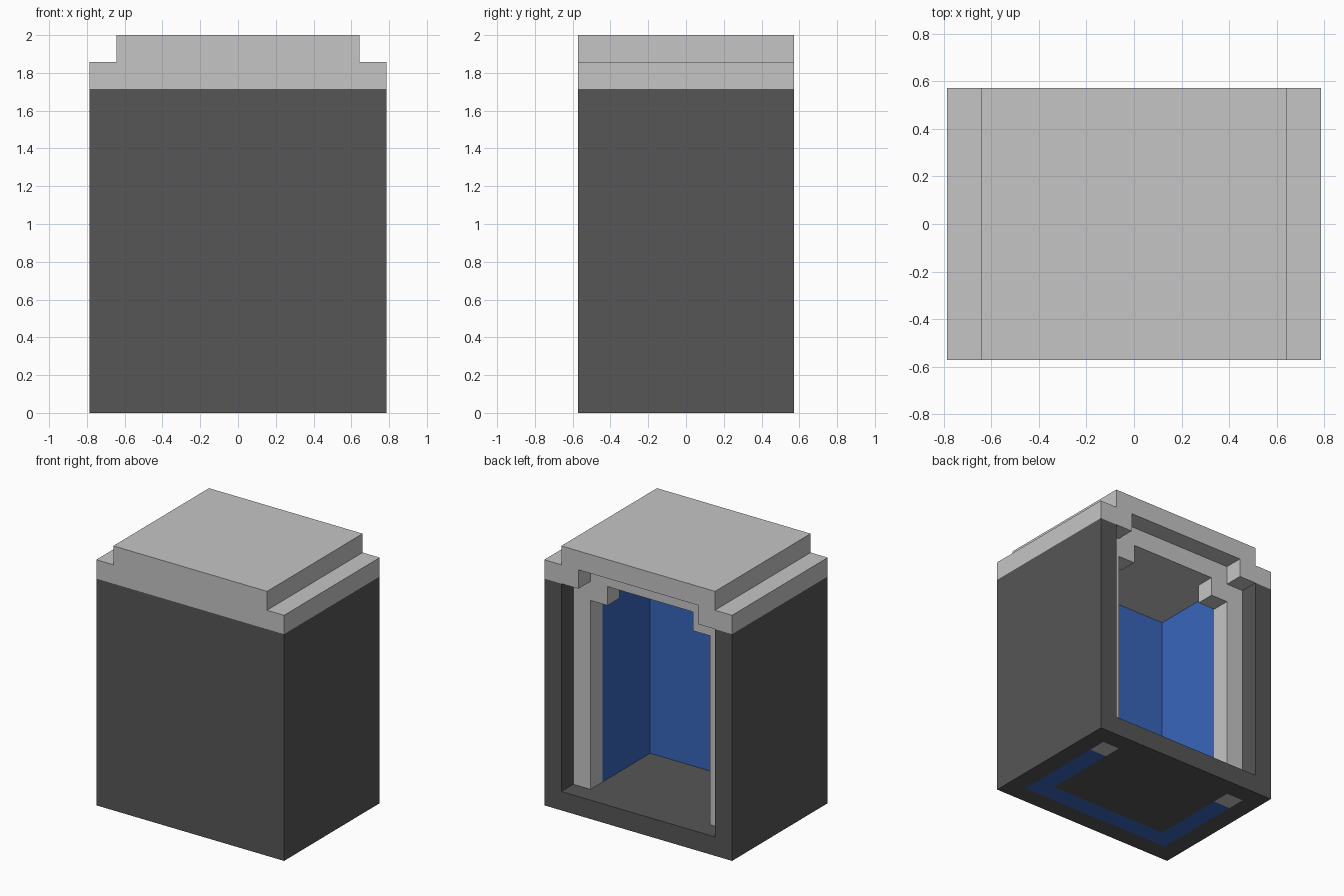
import bpy, bmesh, math
from mathutils import Vector

if "Cube" in bpy.data.objects:
    bpy.data.objects.remove(bpy.data.objects["Cube"])

U = 1 / 7                      # one block; the model is 11 x 8 x 14 blocks
NX, NY, NZ = 11, 8, 14


def material(name, color):
    m = bpy.data.materials.new(name)
    m.diffuse_color = (*color, 1)
    m.use_nodes = True
    m.node_tree.nodes["Principled BSDF"].inputs["Base Color"].default_value = m.diffuse_color
    return m


# Rules for each part: a = blocks from the centre line, j = blocks from the front, k = height
def lid(a, j, k):
    if k == 13:
        return a <= 4
    return k == 12 and not (j == 7 and a <= 3)      # notch over the doorway


def door_frame(a, j, k):
    return j == 6 and k < 12 and (a == 4 or (a == 3 and k == 11))


def lining(a, j, k):
    return k < 12 and 1 <= j <= 5 and (a == 4 or (j == 1 and a <= 4))


def body(a, j, k):
    if door_frame(a, j, k) or lining(a, j, k):
        return False
    return k < 12 and (a == 5 or j == 0 or k == 0)


def build(name, rule, mat):
    """Skin the blocks chosen by the rule, then merge flat areas."""
    cells = {(i, j, k) for i in range(NX) for j in range(NY) for k in range(NZ)
             if rule(abs(i - 5), j, k)}
    bm = bmesh.new()
    verts = {}

    def vert(p):
        key = tuple(round(c) for c in p)
        if key not in verts:
            verts[key] = bm.verts.new(((key[0] - NX / 2) * U,
                                       (key[1] - NY / 2) * U, key[2] * U))
        return verts[key]

    for c in sorted(cells):
        for axis in range(3):
            for side in (0, 1):
                n = list(c)
                n[axis] += 1 if side else -1
                if tuple(n) in cells:
                    continue
                u, v = Vector((0, 0, 0)), Vector((0, 0, 0))
                u[(axis + 1) % 3] = 1
                v[(axis + 2) % 3] = 1
                o = Vector(c)
                o[axis] += side
                quad = [o, o + u, o + u + v, o + v]
                if not side:
                    quad.reverse()
                bm.faces.new([vert(p) for p in quad])
    bmesh.ops.dissolve_limit(bm, angle_limit=math.radians(1),
                             verts=bm.verts[:], edges=bm.edges[:])
    me = bpy.data.meshes.new(name)
    bm.to_mesh(me)
    bm.free()
    me.materials.append(mat)
    bpy.context.collection.objects.link(bpy.data.objects.new(name, me))


dark = material("dark_grey", (0.093, 0.093, 0.093))
light = material("light_grey", (0.558, 0.558, 0.558))
blue = material("blue", (0.0395, 0.133, 0.497))

build("body", body, dark)
build("inner_lining", lining, blue)
build("door_frame", door_frame, light)
build("lid", lid, light)
